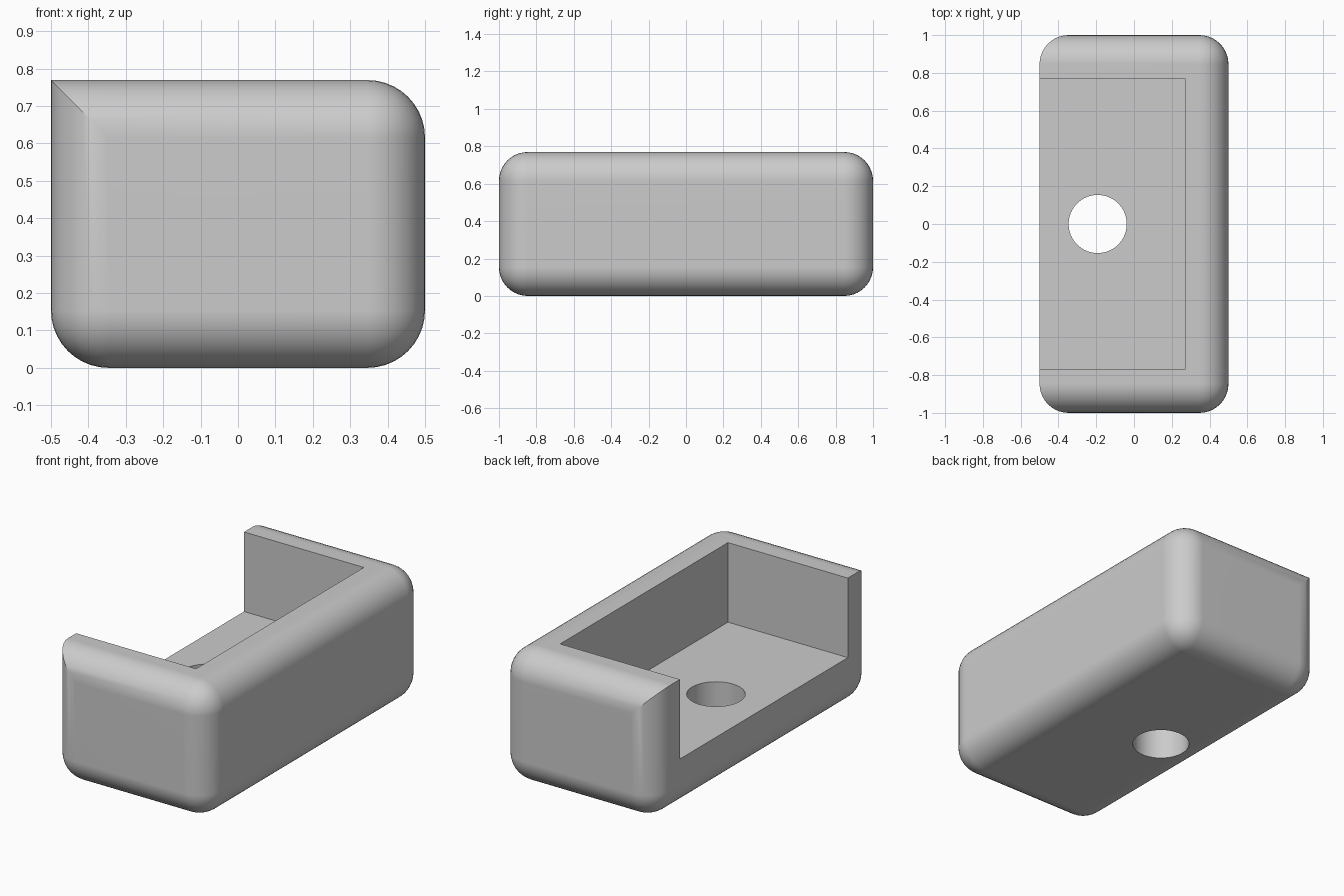
import bpy, bmesh
from mathutils import Matrix, Vector

if "Cube" in bpy.data.objects:
    bpy.data.objects.remove(bpy.data.objects["Cube"], do_unlink=True)

U = 2 / 13                      # fillet radius, also the design unit
X, Y, H = 0.5, 1.0, 5 * U       # half width, half length, height
FLOOR, WALL = 2 * U, 1.5 * U    # floor and wall thickness

grey = bpy.data.materials.new("plain grey")
grey.use_nodes = True
grey.diffuse_color = (0.6, 0.6, 0.6, 1)
grey.node_tree.nodes["Principled BSDF"].inputs["Base Color"].default_value = (0.6, 0.6, 0.6, 1)


def add_box(bm, lo, hi):
    lo, hi = Vector(lo), Vector(hi)
    matrix = Matrix.Translation((lo + hi) / 2) @ Matrix.Diagonal((*(hi - lo), 1))
    bmesh.ops.create_cube(bm, size=1, matrix=matrix)


def make_object(name, bm):
    mesh = bpy.data.meshes.new(name)
    bm.to_mesh(mesh)
    bm.free()
    obj = bpy.data.objects.new(name, mesh)
    bpy.context.collection.objects.link(obj)
    mesh.materials.append(grey)
    return obj


def half_body(lo, hi, normal):
    """Rounded box, trimmed at the mitre plane through the open top edge."""
    bm = bmesh.new()
    add_box(bm, lo, hi)
    bmesh.ops.bevel(bm, geom=bm.edges[:], offset=U, offset_type='OFFSET',
                    segments=10, profile=0.5, affect='EDGES')
    bmesh.ops.bisect_plane(bm, geom=bm.verts[:] + bm.edges[:] + bm.faces[:], dist=1e-6,
                           plane_co=(-X, 0, H), plane_no=normal, clear_outer=True)
    mesh = bpy.data.meshes.new("half")
    bm.to_mesh(mesh)
    bm.free()
    return mesh


# Body: fillets everywhere but the top edge of the open side, where they mitre
bm = bmesh.new()
for half in (half_body((-X, -Y, 0), (X, Y, H + 1), (1, 0, 1)),
             half_body((-X - 1, -Y, 0), (X, Y, H), (-1, 0, -1))):
    bm.from_mesh(half)
    bpy.data.meshes.remove(half)
bmesh.ops.remove_doubles(bm, verts=bm.verts[:], dist=1e-4)
bmesh.ops.recalc_face_normals(bm, faces=bm.faces[:])
body = make_object("holder_body", bm)

# Pocket open to the top and to one side
bm = bmesh.new()
add_box(bm, (-X - 1, WALL - Y, FLOOR), (X - WALL, Y - WALL, H + 1))
pocket = make_object("pocket_cutter", bm)

# Round hole through the floor
bm = bmesh.new()
bmesh.ops.create_cone(bm, cap_ends=True, segments=64, radius1=U, radius2=U, depth=1,
                      matrix=Matrix.Translation((-1.25 * U, 0, 0.2)))
hole = make_object("hole_cutter", bm)

bpy.ops.object.select_all(action='DESELECT')
body.select_set(True)
bpy.context.view_layer.objects.active = body
for cutter in (pocket, hole):
    cutter.hide_render = True
    cut = body.modifiers.new("cut", 'BOOLEAN')
    cut.operation, cut.solver, cut.object = 'DIFFERENCE', 'EXACT', cutter
    bpy.ops.object.modifier_apply(modifier=cut.name)
    bpy.data.objects.remove(cutter, do_unlink=True)

# Smooth fillets, crisp edges, flat large faces
bpy.ops.object.shade_smooth_by_angle(angle=0.5)
weighted = body.modifiers.new("even shading", 'WEIGHTED_NORMAL')
weighted.keep_sharp = True
